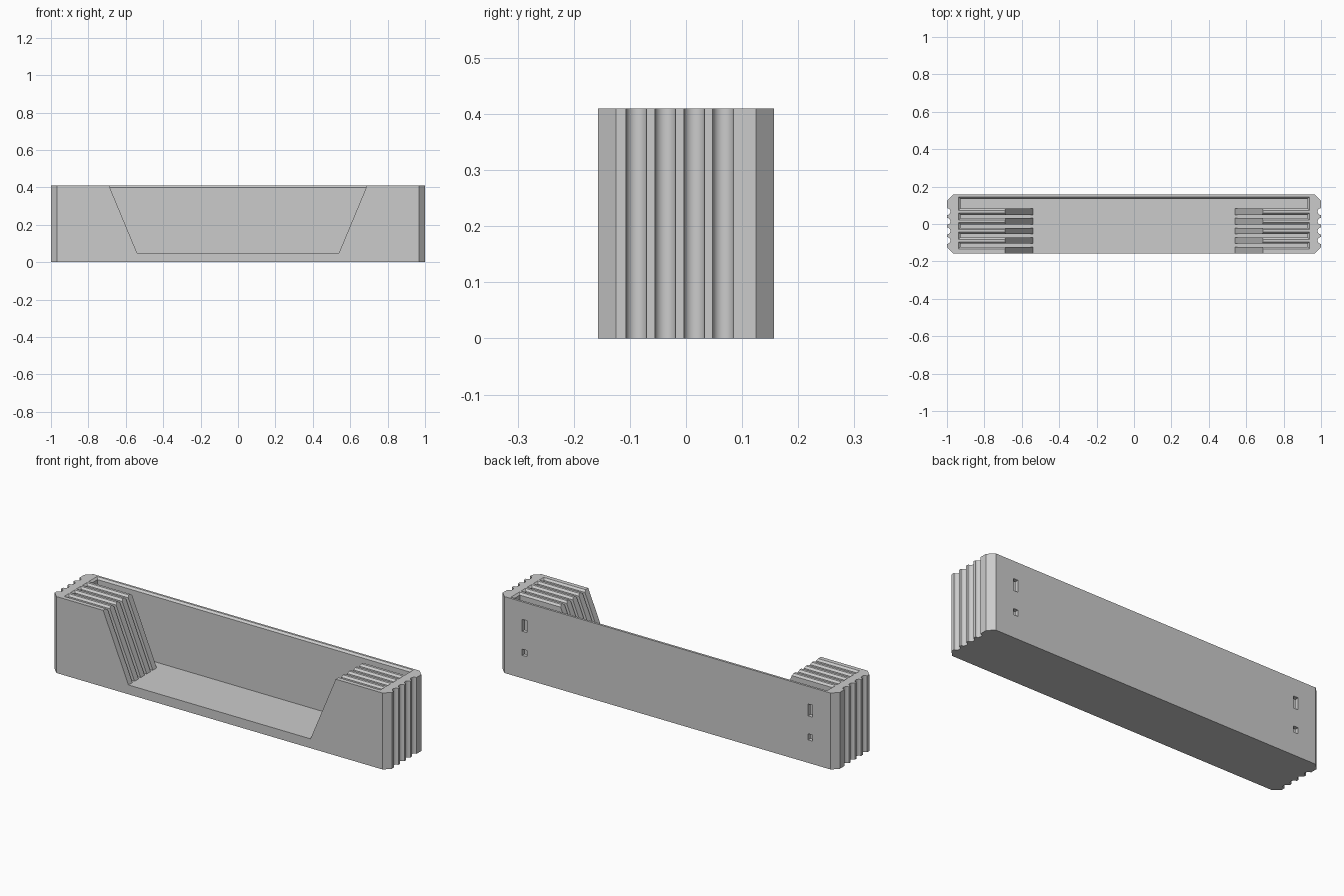
import bpy, bmesh, math

cube = bpy.data.objects.get("Cube")
if cube:
    bpy.data.objects.remove(cube, do_unlink=True)

HALF_X, HALF_Y, TOP, FLOOR = 1.0, 0.157, 0.41, 0.05
BEVEL, LIP, PITCH = 0.032, 0.01, 0.0515
GROOVES = [-0.0885 + PITCH * i for i in range(4)]
GROOVE_R = 0.0185

grey = bpy.data.materials.new("plain grey")
grey.use_nodes = True
grey.diffuse_color = (0.6, 0.6, 0.6, 1)
grey.node_tree.nodes["Principled BSDF"].inputs["Base Color"].default_value = (0.6, 0.6, 0.6, 1)


def loft(name, rings):
    """Closed solid through a stack of equal-sized point rings."""
    bm = bmesh.new()
    loops = [[bm.verts.new(p) for p in ring] for ring in rings]
    for a, b in zip(loops, loops[1:]):
        for i in range(len(a)):
            j = (i + 1) % len(a)
            bm.faces.new((a[i], a[j], b[j], b[i]))
    bm.faces.new(loops[0][::-1])
    bm.faces.new(loops[-1])
    bmesh.ops.recalc_face_normals(bm, faces=bm.faces)
    mesh = bpy.data.meshes.new(name)
    bm.to_mesh(mesh)
    bm.free()
    mesh.materials.append(grey)
    obj = bpy.data.objects.new(name, mesh)
    bpy.context.collection.objects.link(obj)
    return obj


def rect(x0, x1, y0, y1, z):
    return [(x0, y0, z), (x1, y0, z), (x1, y1, z), (x0, y1, z)]


# Body outline: bevelled corners and round finger grooves along each end
right_end = [(HALF_X - BEVEL, -HALF_Y), (HALF_X, BEVEL - HALF_Y)]
for centre in GROOVES:
    for i in range(13):
        a = math.pi * i / 12
        right_end.append((HALF_X - GROOVE_R * math.sin(a), centre - GROOVE_R * math.cos(a)))
right_end += [(HALF_X, HALF_Y - BEVEL), (HALF_X - BEVEL, HALF_Y)]
outline = right_end + [(-x, y) for x, y in reversed(right_end)]
body = loft("tray_body", [[(x, y, z) for x, y in outline] for z in (0, TOP)])

cutters = []


# Card slots with a flared lip at the top
def slot(y0, y1):
    rings = []
    for z, grow in ((FLOOR, 0), (TOP - LIP, 0), (TOP + LIP, 2 * LIP)):
        x = 0.928 + grow
        rings.append(rect(-x, x, y0 - grow, y1 + grow, z))
    cutters.append(loft("slot_cutter", rings))


for centre in GROOVES:
    slot(centre - PITCH / 2 - 0.009, centre - PITCH / 2 + 0.009)
slot(GROOVES[-1] + PITCH / 2 - 0.009, 0.135)

# Wide sloping opening through the front and all the dividers
slope = (0.69 - 0.54) / (TOP - FLOOR)
wide = 0.69 + slope * 0.05
opening = [(-0.54, FLOOR), (0.54, FLOOR), (wide, TOP + 0.05), (-wide, TOP + 0.05)]
cutters.append(loft("opening_cutter", [[(x, y, z) for x, z in opening] for y in (-0.25, 0.11)]))

# Small windows through the back wall, one tall and one short on each side
for x in (-0.848, 0.848):
    for z0, z1 in ((0.252, 0.316), (0.123, 0.156)):
        cutters.append(loft("window_cutter", [rect(x - 0.014, x + 0.014, 0.12, 0.2, z)
                                              for z in (z0, z1)]))

for cutter in cutters:
    cutter.hide_render = True
    mod = body.modifiers.new("cut", 'BOOLEAN')
    mod.operation = 'DIFFERENCE'
    mod.solver = 'EXACT'
    mod.object = cutter

# Bake the cuts and remove the helpers
bpy.context.view_layer.update()
graph = bpy.context.evaluated_depsgraph_get()
result = bpy.data.meshes.new_from_object(body.evaluated_get(graph))
body.modifiers.clear()
body.data = result
for cutter in cutters:
    bpy.data.objects.remove(cutter, do_unlink=True)

# Smooth the grooves while keeping every corner crisp
bpy.ops.object.select_all(action='DESELECT')
body.select_set(True)
bpy.context.view_layer.objects.active = body
bpy.ops.object.shade_smooth_by_angle(angle=math.radians(30))
